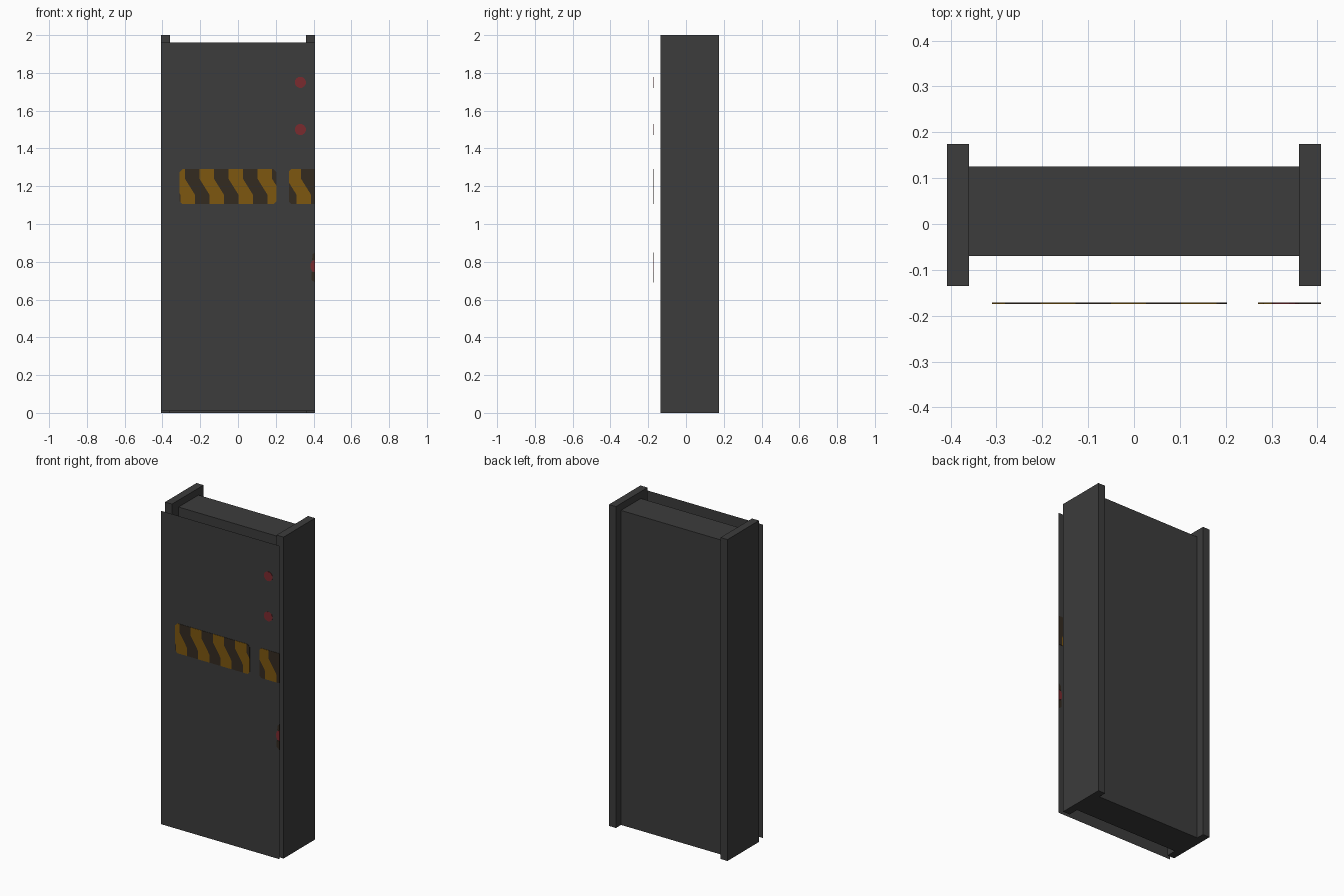
import bpy, bmesh, math
from mathutils import Vector

if "Cube" in bpy.data.objects:
    bpy.data.objects.remove(bpy.data.objects["Cube"])

W, FRONT = 0.408, -0.173


def material(name, rgb):
    m = bpy.data.materials.new(name)
    m.diffuse_color = (*rgb, 1)
    m.use_nodes = True
    m.node_tree.nodes["Principled BSDF"].inputs["Base Color"].default_value = m.diffuse_color
    return m


GREY = material("dark_grey", (0.045, 0.045, 0.045))
YELLOW = material("warning_yellow", (0.205, 0.095, 0.005))
BROWN = material("stripe_brown", (0.034, 0.024, 0.0145))
RED = material("signal_red", (0.195, 0.024, 0.028))


def finish(bm, name, mat):
    me = bpy.data.meshes.new(name)
    bm.normal_update()
    bm.to_mesh(me)
    bm.free()
    me.materials.append(mat)
    ob = bpy.data.objects.new(name, me)
    bpy.context.collection.objects.link(ob)
    return ob


def box(name, lo, hi, mat):
    bm = bmesh.new()
    bmesh.ops.create_cube(bm, size=1)
    for v in bm.verts:
        v.co = [(a + b) / 2 + c * (b - a) for a, b, c in zip(lo, hi, v.co)]
    return finish(bm, name, mat)


def decal(name, polys, mat, window=None):
    """Thin plate through the front panel, optionally clipped by a convex window."""
    bm = bmesh.new()
    for poly in polys:
        bm.faces.new([bm.verts.new((x, FRONT, z)) for x, z in poly])
    if window:
        for (x0, z0), (x1, z1) in zip(window, window[1:] + window[:1]):
            bmesh.ops.bisect_plane(bm, geom=bm.verts[:] + bm.edges[:] + bm.faces[:],
                                   plane_co=(x0, FRONT, z0),
                                   plane_no=Vector((z1 - z0, 0, x0 - x1)).normalized(),
                                   clear_outer=True)
    ob = finish(bm, name, mat)
    mod = ob.modifiers.new("thickness", "SOLIDIFY")
    mod.thickness, mod.offset = 0.004, 0
    return ob


# Door frame posts and the slab between them
for side, x0, x1 in (("left", -W, -0.36), ("right", 0.36, W)):
    box(side + "_post", (x0, -0.135, 0), (x1, 0.175, 2), GREY)
box("door_slab", (-0.36, -0.07, 0), (0.36, 0.125, 1.957), GREY)

# Thin panel hanging in front
bm = bmesh.new()
bm.faces.new([bm.verts.new((x, FRONT, z)) for x, z in
              ((-W, 0.01), (W, 0.01), (W, 1.96), (-W, 1.96))])
finish(bm, "front_panel", GREY)

# Hazard stripes: one kinked pattern seen through two windows
Z = (1.105, 1.155, 1.24, 1.29)
SHIFT, HALF, START = 0.053, 0.0768, -0.281


def stripe(i):
    a, b = START + HALF * i, START + HALF * (i + 1)
    off = (SHIFT, SHIFT, 0, 0)
    return [[(a + off[k], Z[k]), (b + off[k], Z[k]),
             (b + off[k + 1], Z[k + 1]), (a + off[k + 1], Z[k + 1])] for k in range(3)]


def window(x0, x1, cl, cr):
    return [(x0 + cl, Z[0]), (x1 - cr, Z[0]), (x1, Z[0] + cr), (x1, Z[3] - cr),
            (x1 - cr, Z[3]), (x0 + cl, Z[3]), (x0, Z[3] - cl), (x0, Z[0] + cl)]


for label, win in (("left", window(-0.31, 0.203, 0.015, 0.015)),
                   ("right", window(0.27, W, 0.012, 0.0005))):
    for colour, mat, first in (("yellow", YELLOW, -1), ("brown", BROWN, -2)):
        quads = [q for i in range(first, 11, 2) for q in stripe(i)]
        decal(f"{label}_{colour}_stripes", quads, mat, win)

# Red round lights
for name, z in (("upper_light", 1.75), ("lower_light", 1.50)):
    ring = [(0.33 + 0.03 * math.cos(math.pi * (i + 0.5) / 6),
             z + 0.03 * math.sin(math.pi * (i + 0.5) / 6)) for i in range(12)]
    decal(name, [ring], RED)

# Handle mark at the right edge: red centre with dark ends
decal("handle_mark", [[(W, 0.745), (W, 0.81), (0.392, 0.805), (0.385, 0.79),
                       (0.385, 0.765), (0.392, 0.75)]], RED)
decal("handle_mark_ends", [[(W, 0.81), (W, 0.85), (0.395, 0.84), (0.392, 0.81)],
                           [(W, 0.69), (W, 0.745), (0.388, 0.745), (0.388, 0.705)]], BROWN)
